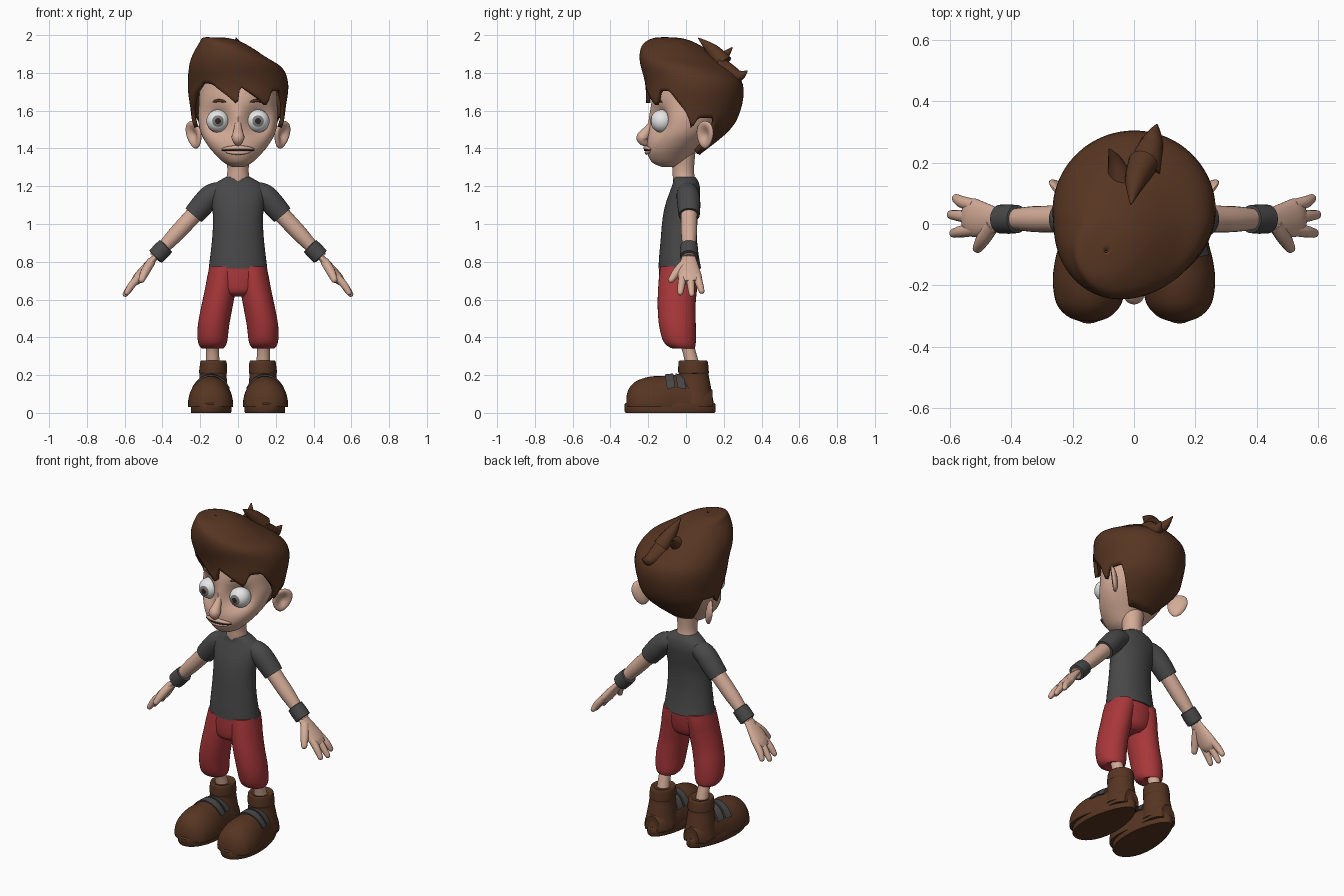
import bpy, bmesh, math
from mathutils import Vector

if "Cube" in bpy.data.objects:
    bpy.data.objects.remove(bpy.data.objects["Cube"])

def material(name, rgb):
    m = bpy.data.materials.new(name)
    m.diffuse_color = (*rgb, 1)
    m.use_nodes = True
    m.node_tree.nodes["Principled BSDF"].inputs["Base Color"].default_value = m.diffuse_color
    return m

SKIN = material("skin", (0.66, 0.41, 0.31))
BROWN = material("brown", (0.095, 0.036, 0.016))
GREY = material("charcoal", (0.065, 0.065, 0.067))
RED = material("red", (0.39, 0.038, 0.042))
WHITE = material("eye_white", (0.8, 0.8, 0.8))
IRIS = material("iris_grey", (0.2, 0.2, 0.2))
DARK = material("dark", (0.03, 0.02, 0.018))

def smooth_rows(rows, k=4):
    """Catmull-Rom refinement of a table of parameters."""
    out, last = [], len(rows) - 1
    for i in range(last):
        quad = [rows[max(i - 1, 0)], rows[i], rows[i + 1], rows[min(i + 2, last)]]
        for j in range(k):
            t = j / k
            out.append(tuple(0.5 * (2*b + (c - a)*t + (2*a - 5*b + 4*c - d)*t*t
                                    + (3*b - a - 3*c + d)*t**3) for a, b, c, d in zip(*quad)))
    return out + [tuple(rows[-1])]

def lerp_rows(rows, key):
    """Linear lookup in rows sorted by their first number."""
    for a, b in zip(rows, rows[1:]):
        if key <= b[0]:
            t = max(0, (key - a[0]) / (b[0] - a[0]))
            return [p + (q - p) * t for p, q in zip(a, b)]
    return list(rows[-1])

def finish(name, bm, mats, mirror=False, sharp=50):
    bmesh.ops.recalc_face_normals(bm, faces=bm.faces)
    me = bpy.data.meshes.new(name)
    bm.to_mesh(me)
    bm.free()
    for m in mats:
        me.materials.append(m)
    me.shade_smooth()
    me.set_sharp_from_angle(angle=math.radians(sharp))
    ob = bpy.data.objects.new(name, me)
    bpy.context.collection.objects.link(ob)
    if mirror:
        mod = ob.modifiers.new("mirror", 'MIRROR')
        mod.use_mirror_merge = False
    return ob

def skin_rings(name, rings, mat, caps=True, **kw):
    bm = bmesh.new()
    vs = [[bm.verts.new(p) for p in ring] for ring in rings]
    n = len(vs[0])
    for a, b in zip(vs, vs[1:]):
        for i in range(n):
            bm.faces.new((a[i], a[(i + 1) % n], b[(i + 1) % n], b[i]))
    if caps:
        bm.faces.new(vs[0])
        bm.faces.new(vs[-1])
    return finish(name, bm, [mat], **kw)

def angles(n):
    return [2 * math.pi * i / n for i in range(n)]

def stack(name, rows, mat, n=32, k=4, **kw):
    """Upright loft; rows are z, cx, cy, rx, ry."""
    rings = [[(cx + rx * math.sin(a), cy - ry * math.cos(a), z) for a in angles(n)]
             for z, cx, cy, rx, ry in smooth_rows(rows, k)]
    return skin_rings(name, rings, mat, **kw)

def centred(rows):
    """z, rx, front y, back y -> upright loft rows."""
    return [(z, 0, (f + b) / 2, rx, (b - f) / 2) for z, rx, f, b in rows]

def tube(name, rows, mat, n=20, k=4, ref=(0, 1, 0), flat=1, rounded=False, **kw):
    """Loft along a path; rows are x, y, z, radius."""
    rows = smooth_rows(rows, k)
    if rounded:
        p, r = Vector(rows[-1][:3]), rows[-1][3]
        d = (p - Vector(rows[-2][:3])).normalized()
        for along, size in ((0.5, 0.85), (0.85, 0.5), (0.98, 0.15)):
            rows.append((*(p + d * r * along), r * size))
    pts, rings = [Vector(r[:3]) for r in rows], []
    for i, p in enumerate(pts):
        t = (pts[min(i + 1, len(pts) - 1)] - pts[max(i - 1, 0)]).normalized()
        side = t.cross(Vector(ref)).normalized()
        up = side.cross(t)
        r = rows[i][3]
        rings.append([p + up * r * math.cos(a) + side * r * flat * math.sin(a) for a in angles(n)])
    return skin_rings(name, rings, mat, **kw)

# Head with pressed-in eye sockets
EYE = Vector((0.106, -0.127, 1.545))
HEAD = smooth_rows(centred([
    (1.303, 0.035, -0.13, -0.03), (1.325, 0.075, -0.178, 0.0), (1.37, 0.122, -0.203, 0.04),
    (1.42, 0.163, -0.207, 0.09), (1.48, 0.196, -0.207, 0.145), (1.55, 0.21, -0.207, 0.19),
    (1.62, 0.208, -0.19, 0.22), (1.7, 0.203, -0.172, 0.225), (1.78, 0.18, -0.15, 0.19),
    (1.86, 0.1, -0.09, 0.1)]), 5)

def socket(x, z):
    return 0.075 * math.exp(-((abs(x) - EYE.x)**2 + (z - EYE.z)**2) / (2 * 0.052**2))

def head_y(x, z):
    _, _, cy, rx, ry = lerp_rows(HEAD, z)
    return cy - ry * math.sqrt(max(0, 1 - (x / rx)**2)) + socket(x, z)

rings = []
for z, _, cy, rx, ry in HEAD:
    ring = [Vector((rx * math.sin(a), cy - ry * math.cos(a), z)) for a in angles(64)]
    for v in ring:
        v.y += socket(v.x, z) if v.y < 0 else 0
    rings.append(ring)
skin_rings("head", rings, SKIN)
tube("nose", [(0, -0.175, 1.55, 0.014), (0, -0.195, 1.51, 0.02), (0, -0.218, 1.475, 0.03),
              (0, -0.229, 1.455, 0.034), (0, -0.222, 1.435, 0.024), (0, -0.2, 1.42, 0.008)], SKIN)

def face_strip(name, xs, z, bow, r, out, mat, **kw):
    """Thin strip lying on the face, tapering at both ends."""
    lo, hi = xs
    rows = []
    for i in range(13):
        u = i / 6 - 1
        x, h = (lo + hi) / 2 + u * (hi - lo) / 2, z + bow * (1 - u * u)
        rows.append((x, head_y(x, h) - out, h, r * (0.25 + 0.75 * math.sqrt(1 - u * u))))
    tube(name, rows, mat, n=12, k=1, **kw)

face_strip("upper_lip", (-0.085, 0.085), 1.396, 0.008, 0.012, 0.007, SKIN)
face_strip("lower_lip", (-0.07, 0.07), 1.385, -0.008, 0.011, 0.003, SKIN)
face_strip("mouth_line", (-0.09, 0.09), 1.39, 0.001, 0.005, 0.012, DARK)
face_strip("eyebrow", (0.065, 0.135), 1.645, 0.008, 0.008, 0.002, BROWN, mirror=True)

# Eyes coloured by angle from the gaze axis
bm = bmesh.new()
bmesh.ops.create_uvsphere(bm, u_segments=32, v_segments=24, radius=0.061)
for f in bm.faces:
    polar = math.degrees(f.calc_center_median().angle(Vector((0, 0, 1))))
    f.material_index = 2 if polar < 14 else 1 if polar < 29 else 0
for v in bm.verts:
    v.co = Vector((v.co.x, -v.co.z, v.co.y)) + EYE
finish("eye", bm, [WHITE, IRIS, DARK], mirror=True)

# Ears: flattened balls with a hollow front, swung backwards
bm = bmesh.new()
bmesh.ops.create_uvsphere(bm, u_segments=32, v_segments=20, radius=1)
out, fwd = Vector((0.66, 0.75, 0)), Vector((0.75, -0.66, 0))
for v in bm.verts:
    u, d, h = v.co
    depth = d * 0.024
    if d > 0:
        depth -= 0.036 * math.exp(-(u * u + h * h) / 0.35)
    v.co = Vector((0.235, 0.1, 1.472)) + out * u * (0.056 + 0.01 * h) + fwd * depth + Vector((0.012 * h, 0, 0.073 * h))
finish("ear", bm, [SKIN], mirror=True)

# Hair cap; rows are z, tilt x, tilt y, cx, cy, rx, ry
HAIR = [(1.988, 0, 0, -0.08, -0.09, 0.004, 0.004), (1.975, -0.12, -0.05, -0.07, -0.08, 0.1, 0.1),
        (1.92, -0.17, -0.12, -0.03, -0.045, 0.172, 0.188), (1.84, -0.05, -0.1, -0.01, 0, 0.243, 0.245),
        (1.74, 0, 0, 0, 0.043, 0.266, 0.258), (1.62, 0, 0, 0, 0.042, 0.253, 0.252),
        (1.5, 0, 0, 0, 0.022, 0.228, 0.212), (1.365, 0, 0, 0, -0.045, 0.13, 0.115)]
FINE = 12
FINE_HAIR = [(i / FINE, *r) for i, r in enumerate(smooth_rows(HAIR, FINE))]
# Hairline: degrees from the front, row reached
HAIRLINE = [(-180, 7), (-142, 6.9), (-128, 6.3), (-118, 5.5), (-97, 5.5), (-91, 6), (-80, 5.2),
            (-62, 4.5), (-40, 3.95), (-28, 4), (-1, 4.9), (4, 4.1), (37, 4.95), (43, 4.3),
            (58, 4.3), (80, 5.2), (91, 6), (97, 5.5), (118, 5.5), (128, 6.3), (142, 6.9), (180, 7)]
COLS, ROWS = 120, 26
rings = []
for j in range(ROWS + 1):
    ring = []
    for i in range(COLS):
        deg = -180 + 360 * i / COLS
        t = lerp_rows(HAIRLINE, deg)[1] * j / ROWS
        _, z, tx, ty, cx, cy, rx, ry = lerp_rows(FINE_HAIR, t)
        dx, dy = rx * math.sin(math.radians(deg)), -ry * math.cos(math.radians(deg))
        lean = 0.12 * min(0, cy + dy) * max(0, min(1, 4.5 - t))
        ring.append((cx + dx + lean, cy + dy, z + tx * dx + ty * dy))
    rings.append(ring)
hair = skin_rings("hair", rings, BROWN, caps=False)
solid = hair.modifiers.new("thickness", 'SOLIDIFY')
solid.thickness, solid.offset = 0.022, -1

# Loose tufts at the crown
for i, path in enumerate([
        [(0.03, 0.2, 1.85, 0.05), (0.005, 0.14, 1.92, 0.035), (-0.01, 0.065, 1.985, 0.003)],
        [(-0.04, 0.13, 1.86, 0.045), (-0.06, 0.2, 1.89, 0.026), (-0.08, 0.245, 1.935, 0.003)],
        [(0.03, 0.17, 1.83, 0.06), (0.06, 0.27, 1.785, 0.036), (0.075, 0.325, 1.81, 0.003)]]):
    tube(f"hair_tuft_{i + 1}", path, BROWN, n=14, k=5, ref=(1, 0, 0))

# Neck and shirt
stack("neck", [(1.19, 0, 0, 0.075, 0.065), (1.25, 0, -0.012, 0.06, 0.058), (1.3, 0, -0.015, 0.057, 0.058),
               (1.38, 0, -0.02, 0.07, 0.07)], SKIN)
stack("shirt", centred([(0.765, 0.155, -0.146, 0.08), (0.83, 0.147, -0.142, 0.068), (0.92, 0.137, -0.134, 0.058),
                        (1.02, 0.132, -0.125, 0.058), (1.1, 0.138, -0.11, 0.068), (1.17, 0.145, -0.086, 0.075),
                        (1.215, 0.12, -0.07, 0.069), (1.24, 0.08, -0.068, 0.056), (1.25, 0.062, -0.066, 0.046)]),
      GREY, n=40)
tube("sleeve", [(0.07, 0.005, 1.175, 0.05), (0.135, 0.01, 1.155, 0.06), (0.185, 0.015, 1.105, 0.061),
                (0.235, 0.017, 1.047, 0.056)], GREY, n=28, mirror=True)

# Arms, wristbands and hands
tube("arm", [(0.2, 0.016, 1.085, 0.045), (0.26, 0.016, 1.02, 0.044), (0.33, 0.016, 0.945, 0.042),
             (0.39, 0.016, 0.88, 0.035), (0.44, 0.016, 0.82, 0.033)], SKIN, mirror=True)
tube("wristband", [(0.38, 0.016, 0.885, 0.038), (0.382, 0.016, 0.883, 0.046), (0.408, 0.016, 0.856, 0.048),
                   (0.436, 0.016, 0.827, 0.047), (0.438, 0.016, 0.825, 0.036)], GREY, n=28, k=1, mirror=True)
tube("palm", [(0.425, 0.016, 0.84, 0.03), (0.46, 0.014, 0.8, 0.045), (0.5, 0.016, 0.75, 0.059),
              (0.53, 0.022, 0.712, 0.062), (0.55, 0.024, 0.69, 0.045)], SKIN, n=24, flat=0.45, mirror=True)
for i, (y0, y1, tip) in enumerate([(-0.018, -0.03, 0.0), (0.022, 0.03, 0.008), (0.06, 0.083, -0.008)]):
    tube(f"finger_{i + 1}", [(0.52, y0, 0.725, 0.021), (0.56, (y0 + y1) / 2, 0.68, 0.02),
                             (0.588 + tip, y1, 0.637 - tip, 0.015)], SKIN, n=14, rounded=True, mirror=True)
tube("thumb", [(0.46, 0.0, 0.8, 0.024), (0.49, -0.045, 0.75, 0.024), (0.51, -0.078, 0.705, 0.017)],
     SKIN, n=14, rounded=True, mirror=True)

# Baggy trousers and ankles
stack("trouser_leg", [(0.345, 0.135, -0.01, 0.045, 0.045), (0.342, 0.135, -0.015, 0.058, 0.06),
                      (0.375, 0.135, -0.033, 0.077, 0.085), (0.46, 0.13, -0.045, 0.083, 0.097),
                      (0.56, 0.112, -0.05, 0.083, 0.1), (0.65, 0.094, -0.045, 0.082, 0.103),
                      (0.72, 0.083, -0.038, 0.08, 0.105), (0.775, 0.074, -0.034, 0.077, 0.103)], RED, mirror=True)
stack("trouser_seat", centred([(0.615, 0.06, -0.1, 0.02), (0.64, 0.12, -0.135, 0.05),
                               (0.7, 0.155, -0.143, 0.066), (0.775, 0.151, -0.141, 0.074)]), RED)
tube("ankle", [(0.135, -0.005, 0.39, 0.037), (0.135, 0.015, 0.33, 0.034), (0.133, 0.035, 0.25, 0.037)],
     SKIN, mirror=True)

# Boots: sole, foot, shaft and straps
rings = []
for z, s in ((0, 0.975), (0.008, 1), (0.045, 1), (0.053, 0.97)):
    rings.append([(0.141 + 0.007 * math.cos(a) + s * (0.106 + 0.019 * math.cos(a)) * math.sin(a),
                   -0.084 - 0.241 * s * math.cos(a), z) for a in angles(48)])
skin_rings("boot_sole", rings, BROWN, mirror=True, sharp=40)

# Foot rows are y, cx, half width, top height
FOOT = smooth_rows([(-0.316, 0.147, 0.035, 0.085), (-0.3, 0.147, 0.072, 0.132), (-0.26, 0.147, 0.106, 0.17),
                    (-0.19, 0.146, 0.119, 0.192), (-0.12, 0.144, 0.114, 0.195), (-0.05, 0.14, 0.1, 0.2),
                    (0.03, 0.136, 0.088, 0.18), (0.1, 0.134, 0.078, 0.15), (0.14, 0.134, 0.05, 0.12)])
rings = [[(cx + w * math.cos(a), y, max(0.03, 0.045 + (top - 0.045) * math.sin(a))) for a in angles(40)]
         for y, cx, w, top in FOOT]
skin_rings("boot_foot", rings, BROWN, mirror=True)
stack("boot_shaft", [(0.05, 0.135, 0.045, 0.092, 0.102), (0.12, 0.134, 0.045, 0.081, 0.09),
                     (0.2, 0.132, 0.041, 0.071, 0.079), (0.215, 0.132, 0.04, 0.074, 0.081),
                     (0.265, 0.13, 0.038, 0.07, 0.078), (0.277, 0.13, 0.038, 0.062, 0.07),
                     (0.268, 0.13, 0.038, 0.045, 0.052)], BROWN, mirror=True)
for i, y0 in enumerate((-0.112, -0.056)):
    rings = []
    for dy in (0, 0.022, 0.044):
        _, cx, w, top = lerp_rows(FOOT, y0 + dy)
        arc = [math.radians(32 + 116 * j / 20) for j in range(21)]
        rings.append([(cx + (w + 0.007) * math.cos(a), y0 + dy + 0.025 * (1 - math.sin(a)),
                       0.045 + (top - 0.037) * math.sin(a)) for a in arc])
    skin_rings(f"boot_strap_{i + 1}", rings, GREY, mirror=True)
